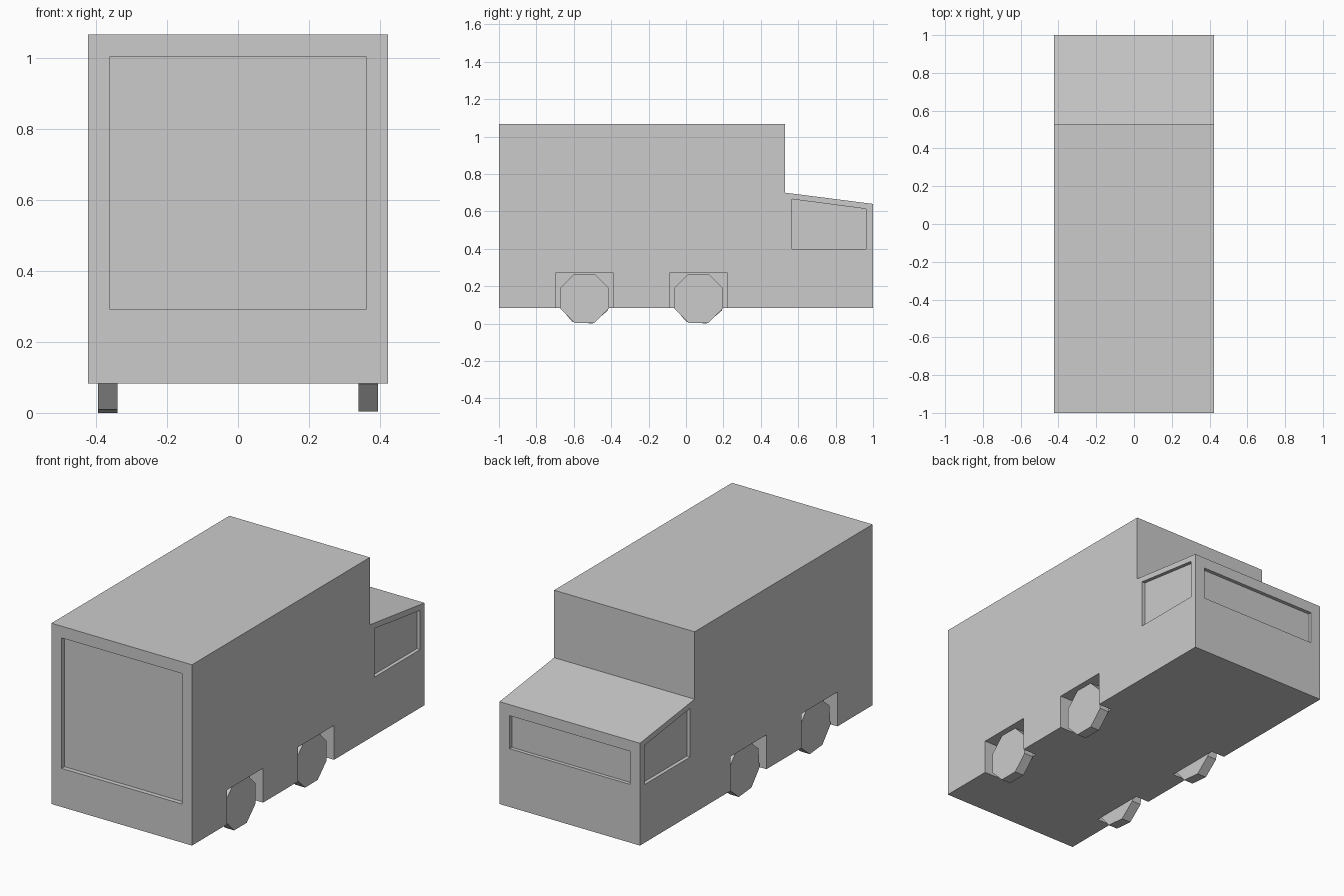
import bpy, bmesh, math

if "Cube" in bpy.data.objects:
    bpy.data.objects.remove(bpy.data.objects["Cube"])

# One flat grey for the whole model
grey = bpy.data.materials.new("plain grey")
grey.diffuse_color = (0.6, 0.6, 0.6, 1)
grey.use_nodes = True
grey.node_tree.nodes["Principled BSDF"].inputs["Base Color"].default_value = grey.diffuse_color


def prism(bm, profile, x0, x1):
    """Closed solid: a (y, z) profile swept along x."""
    a, b = ([bm.verts.new((x, y, z)) for y, z in profile] for x in (x0, x1))
    bm.faces.new(a)
    bm.faces.new(b)
    n = len(profile)
    for i in range(n):
        j = (i + 1) % n
        bm.faces.new((a[i], a[j], b[j], b[i]))


def box(bm, y0, y1, z0, z1, x0, x1):
    prism(bm, [(y0, z0), (y1, z0), (y1, z1), (y0, z1)], x0, x1)


def finish(bm, name):
    bmesh.ops.recalc_face_normals(bm, faces=bm.faces)
    me = bpy.data.meshes.new(name)
    bm.to_mesh(me)
    bm.free()
    me.materials.append(grey)
    ob = bpy.data.objects.new(name, me)
    bpy.context.collection.objects.link(ob)
    return ob


WHEELS_Y = (-0.543, 0.067)

# Van body: side profile with a lower sloping cab
bm = bmesh.new()
prism(bm, [(-1, 0.083), (1, 0.083), (1, 0.64), (0.53, 0.70),
           (0.53, 1.067), (-1, 1.067)], -0.423, 0.423)
body = finish(bm, "van_body")

# Recess cutters: cargo door, windscreen, side windows and wheel wells
bm = bmesh.new()
box(bm, -1.1, -0.975, 0.293, 1.003, -0.362, 0.362)
box(bm, 0.98, 1.1, 0.40, 0.58, -0.362, 0.362)
for s in (-1, 1):
    prism(bm, [(0.568, 0.40), (0.963, 0.40), (0.963, 0.613), (0.568, 0.665)],
          s * 0.403, s * 0.6)
    for y in WHEELS_Y:
        box(bm, y - 0.155, y + 0.155, -0.1, 0.27, s * 0.34, s * 0.6)
cutter = finish(bm, "recess_cutter")
cutter.hide_render = True
cutter.hide_set(True)
cut = body.modifiers.new("recesses", 'BOOLEAN')
cut.operation = 'DIFFERENCE'
cut.solver = 'EXACT'
cut.object = cutter

# Eight-sided wheels; the left pair is turned slightly
R, Z = 0.1415, 0.135
for s, side, turn in ((1, "right", 0), (-1, "left", -5)):
    for y, place in zip(WHEELS_Y, ("front", "back")):
        bm = bmesh.new()
        angles = [math.radians(22.5 + 45 * i + turn) for i in range(8)]
        prism(bm, [(y + R * math.cos(a), Z + R * math.sin(a)) for a in angles],
              s * 0.339, s * 0.395)
        finish(bm, f"{place}_{side}_wheel")
